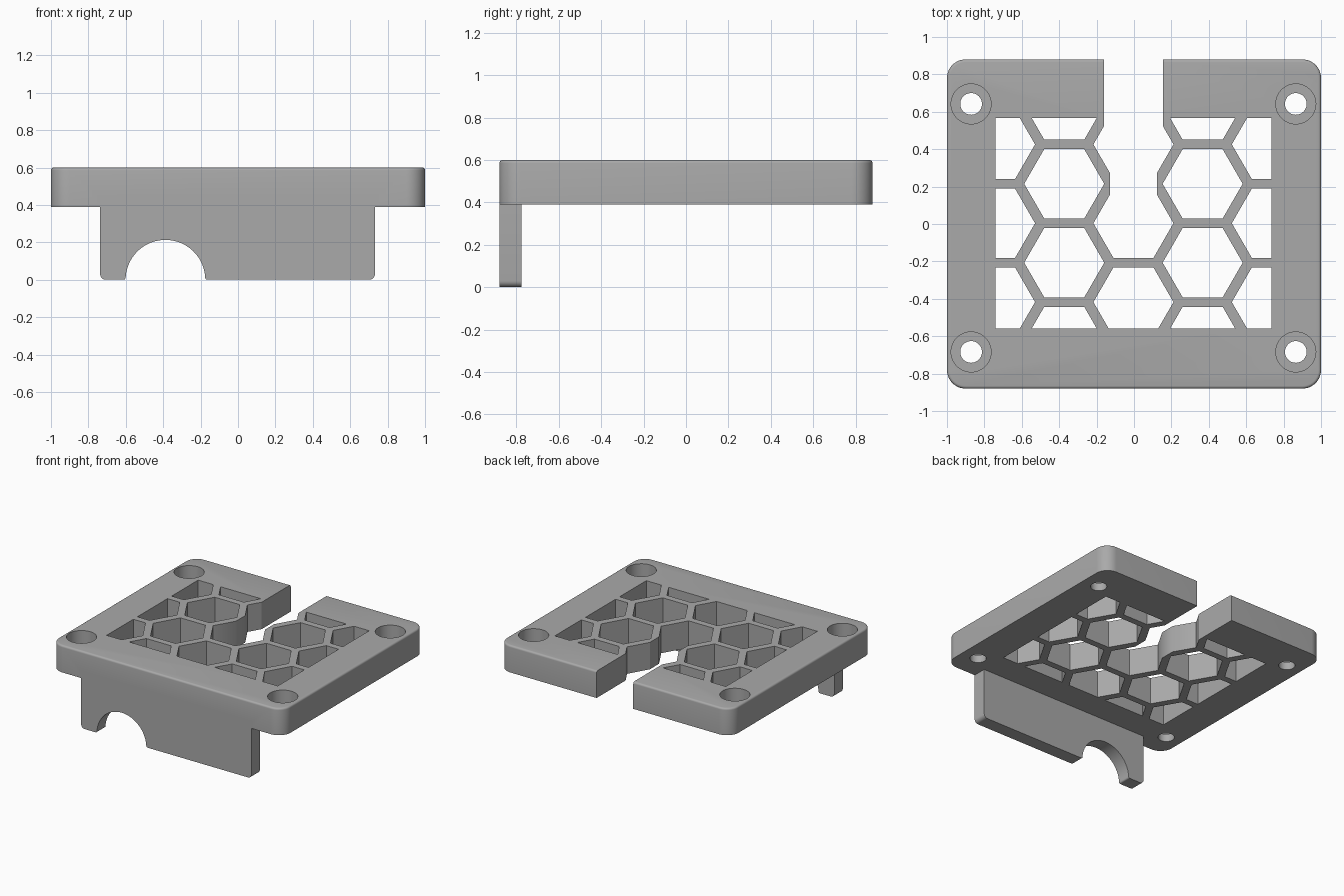
import bpy, bmesh, math
from mathutils import Vector

if "Cube" in bpy.data.objects:
    bpy.data.objects.remove(bpy.data.objects["Cube"], do_unlink=True)

BOTTOM, TOP = 0.39, 0.60
HALF_Y = 0.88
CX = -0.003          # grille centre

grey = bpy.data.materials.new("plain_grey")
grey.use_nodes = True
colour = (0.4, 0.4, 0.4, 1)
grey.diffuse_color = colour
grey.node_tree.nodes["Principled BSDF"].inputs["Base Color"].default_value = colour


def prism(name, points, depth, top_bevel=0):
    """Extrude a closed 3D outline by the depth vector."""
    bm = bmesh.new()
    face = bm.faces.new([bm.verts.new(p) for p in points])
    ext = bmesh.ops.extrude_face_region(bm, geom=[face])["geom"]
    moved = [g for g in ext if isinstance(g, bmesh.types.BMVert)]
    bmesh.ops.translate(bm, verts=moved, vec=depth)
    bmesh.ops.recalc_face_normals(bm, faces=bm.faces)
    if top_bevel:
        rim = [e for e in bm.edges if all(v in moved for v in e.verts)]
        bmesh.ops.bevel(bm, geom=rim, offset=top_bevel, segments=4,
                        profile=0.5, affect='EDGES')
    mesh = bpy.data.meshes.new(name)
    bm.to_mesh(mesh)
    bm.free()
    mesh.materials.append(grey)
    obj = bpy.data.objects.new(name, mesh)
    bpy.context.collection.objects.link(obj)
    return obj


def upright(name, outline, low, high, bevel=0):
    return prism(name, [(x, y, low) for x, y in outline], (0, 0, high - low), bevel)


def combine(target, tool, operation='DIFFERENCE'):
    mod = target.modifiers.new("combine", 'BOOLEAN')
    mod.operation, mod.solver, mod.object = operation, 'EXACT', tool
    bpy.context.view_layer.objects.active = target
    bpy.ops.object.modifier_apply(modifier=mod.name)
    bpy.data.objects.remove(tool, do_unlink=True)


def arc(cx, cy, r, start, end, steps):
    angles = [math.radians(start + (end - start) * i / steps) for i in range(steps + 1)]
    return [(cx + r * math.cos(a), cy + r * math.sin(a)) for a in angles]


def box(x0, x1, y0, y1):
    return [(x0, y0), (x1, y0), (x1, y1), (x0, y1)]


def clip(poly, axis, limit, sign):
    """Keep the part of a polygon where sign * coordinate <= sign * limit."""
    out = []
    for a, b in zip(poly, poly[1:] + poly[:1]):
        da, db = sign * (a[axis] - limit), sign * (b[axis] - limit)
        if da <= 0:
            out.append(a)
        if da * db < 0:
            out.append(tuple(Vector(a).lerp(Vector(b), da / (da - db))))
    return out


# Rounded plate with a softened top rim
r = 0.1
outline = []
for sx, sy, start in ((1, 1, 0), (-1, 1, 90), (-1, -1, 180), (1, -1, 270)):
    outline += arc(sx * (1 - r), sy * (HALF_Y - r), r, start, start + 90, 12)
plate = upright("vented_plate", outline, BOTTOM, TOP, 0.015)

# Front tab with rounded feet and an arched cable opening
foot, lip, arch_r, arch_x = 0.03, 0.012, 0.213, -0.388
swing = math.degrees(math.asin(lip / (arch_r + lip)))
reach = (arch_r + lip) * math.cos(math.radians(swing))
side = arc(-0.737 + foot, foot, foot, 180, 270, 6)
side += arc(arch_x - reach, lip, lip, 270, 360 - swing, 5)
side += arc(arch_x, 0, arch_r, 180 - swing, swing, 40)[1:-1]
side += arc(arch_x + reach, lip, lip, 180 + swing, 270, 5)
side += arc(0.732 - foot, foot, foot, 270, 360, 6)
side += [(0.732, BOTTOM + 0.05), (-0.737, BOTTOM + 0.05)]
tab = prism("front_tab", [(x, -HALF_Y, z) for x, z in side], (0, 0.105, 0))
combine(plate, tab, 'UNION')

# Honeycomb openings, trimmed to the rectangular window
pitch, hex_r = 0.4215, 0.214
for col in range(-2, 3):
    for row in range(-2, 3):
        cx = CX + col * 0.37
        cy = 0.004 + row * pitch + (pitch / 2 if col % 2 else 0)
        poly = arc(cx, cy, hex_r, 0, 300, 5)
        for axis, limit, sign in ((0, CX - 0.738, -1), (0, CX + 0.738, 1),
                                  (1, -0.56, -1), (1, 0.567, 1)):
            poly = clip(poly, axis, limit, sign)
        if len(poly) > 2:
            combine(plate, upright("hex_cutter", poly, BOTTOM - 0.1, TOP + 0.1))

# Open slot at the back and the neck joining it to the middle opening
for half, y0, y1 in ((0.158, 0.5, 1.0), (0.125, 0.1, 0.35)):
    combine(plate, upright("slot_cutter", box(CX - half, CX + half, y0, y1),
                           BOTTOM - 0.1, TOP + 0.1))

# Counterbored screw holes
for x in (-0.871, 0.865):
    for y in (-0.684, 0.642):
        for radius, low in ((0.107, 0.45), (0.058, BOTTOM - 0.1)):
            ring = arc(x, y, radius, 0, 352.5, 47)
            combine(plate, upright("hole_cutter", ring, low, TOP + 0.1))

bpy.ops.object.select_all(action='DESELECT')
plate.select_set(True)
bpy.context.view_layer.objects.active = plate
bpy.ops.object.shade_smooth_by_angle(angle=math.radians(30))
